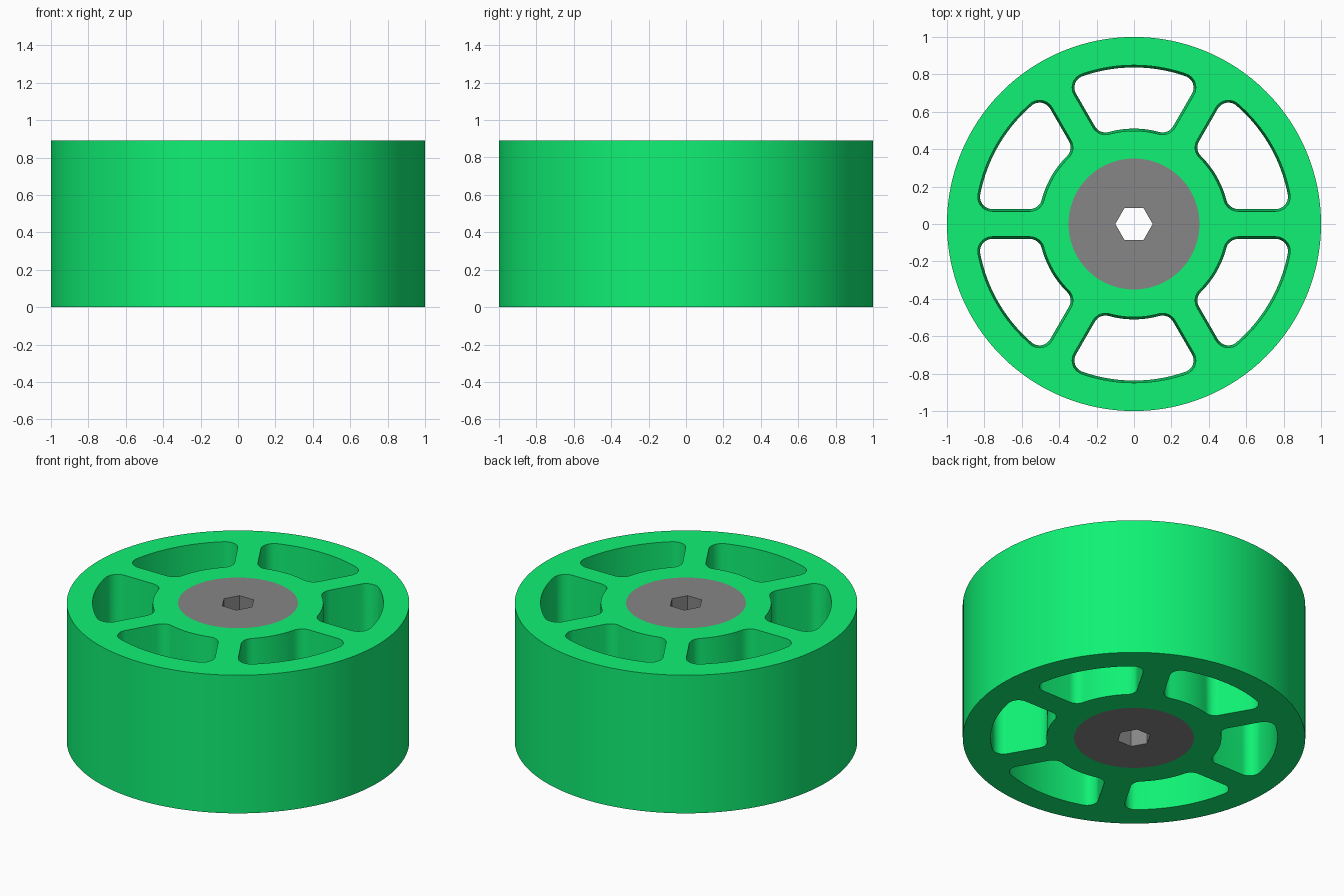
import bpy, bmesh
from math import sin, cos, pi, sqrt, atan2, radians

if "Cube" in bpy.data.objects:
    bpy.data.objects.remove(bpy.data.objects["Cube"])

H = 0.89        # wheel width
DRAFT = 0.012   # openings widen by this much towards the top


def circle(r, n=128):
    return [(r * cos(2 * pi * i / n), r * sin(2 * pi * i / n)) for i in range(n)]


def arc(cx, cy, r, a0, a1, n):
    return [(cx + r * cos(a0 + (a1 - a0) * i / n), cy + r * sin(a0 + (a1 - a0) * i / n))
            for i in range(n + 1)]


def window(turn, c):
    """Rounded opening between two spokes, enlarged by c."""
    ri, ro, h, f = 0.51 - c, 0.837 + c, 0.08 - c, 0.065 + c
    y = h + f
    xi, xo = sqrt((ri + f) ** 2 - y * y), sqrt((ro - f) ** 2 - y * y)
    ai, ao = atan2(y, xi), atan2(y, xo)
    half = arc(0, 0, ri, pi / 6, ai, 6)[:-1]
    half += arc(xi, y, f, ai + pi, 1.5 * pi, 8)
    half += arc(xo, y, f, -pi / 2, ao, 10)
    half += arc(0, 0, ro, ao, pi / 6, 10)[1:]
    # mirror across the 30 degree line
    m = pi / 3
    other = [(x * cos(m) + v * sin(m), x * sin(m) - v * cos(m)) for x, v in half[1:-1]]
    loop = half + other[::-1]
    return [(x * cos(turn) - v * sin(turn), x * sin(turn) + v * cos(turn)) for x, v in loop]


def pierced_solid(name, loops_at, levels, color):
    """Stack outlines over (offset, z) levels and cap the ends around the holes."""
    bm = bmesh.new()
    ends = ([], [])
    for k in range(len(loops_at(0))):
        rings = [[bm.verts.new((x, y, z)) for x, y in loops_at(c)[k]] for c, z in levels]
        for lo, hi in zip(rings, rings[1:]):
            for i in range(len(lo)):
                bm.faces.new((lo[i - 1], lo[i], hi[i], hi[i - 1]))
        for ring, store in ((rings[0], ends[0]), (rings[-1], ends[1])):
            store += [bm.edges.get((ring[i - 1], ring[i])) for i in range(len(ring))]
    for edges, nz in zip(ends, (-1, 1)):
        bmesh.ops.triangle_fill(bm, edges=edges, use_beauty=True, normal=(0, 0, nz))
    bmesh.ops.recalc_face_normals(bm, faces=bm.faces)
    me = bpy.data.meshes.new(name)
    bm.to_mesh(me)
    bm.free()
    ob = bpy.data.objects.new(name, me)
    bpy.context.collection.objects.link(ob)
    mat = bpy.data.materials.new(name + "_colour")
    mat.diffuse_color = color
    mat.use_nodes = True
    mat.node_tree.nodes["Principled BSDF"].inputs["Base Color"].default_value = mat.diffuse_color
    me.materials.append(mat)
    bpy.ops.object.select_all(action='DESELECT')
    ob.select_set(True)
    bpy.context.view_layer.objects.active = ob
    bpy.ops.object.shade_smooth_by_angle(angle=radians(30))
    return ob


# Green wheel body: rim, six spokes and hub ring, with tapered openings
pierced_solid(
    "wheel_body",
    lambda c: [circle(1), circle(0.35)] + [window(k * pi / 3, c) for k in range(6)],
    [(0, 0), (DRAFT, H)], (0.005, 0.88, 0.175, 1))

# Grey hub core with hexagonal axle bore
pierced_solid("hub_core", lambda c: [circle(0.35), circle(0.1, 6)], [(0, 0), (0, H)],
              (0.24, 0.24, 0.24, 1))
